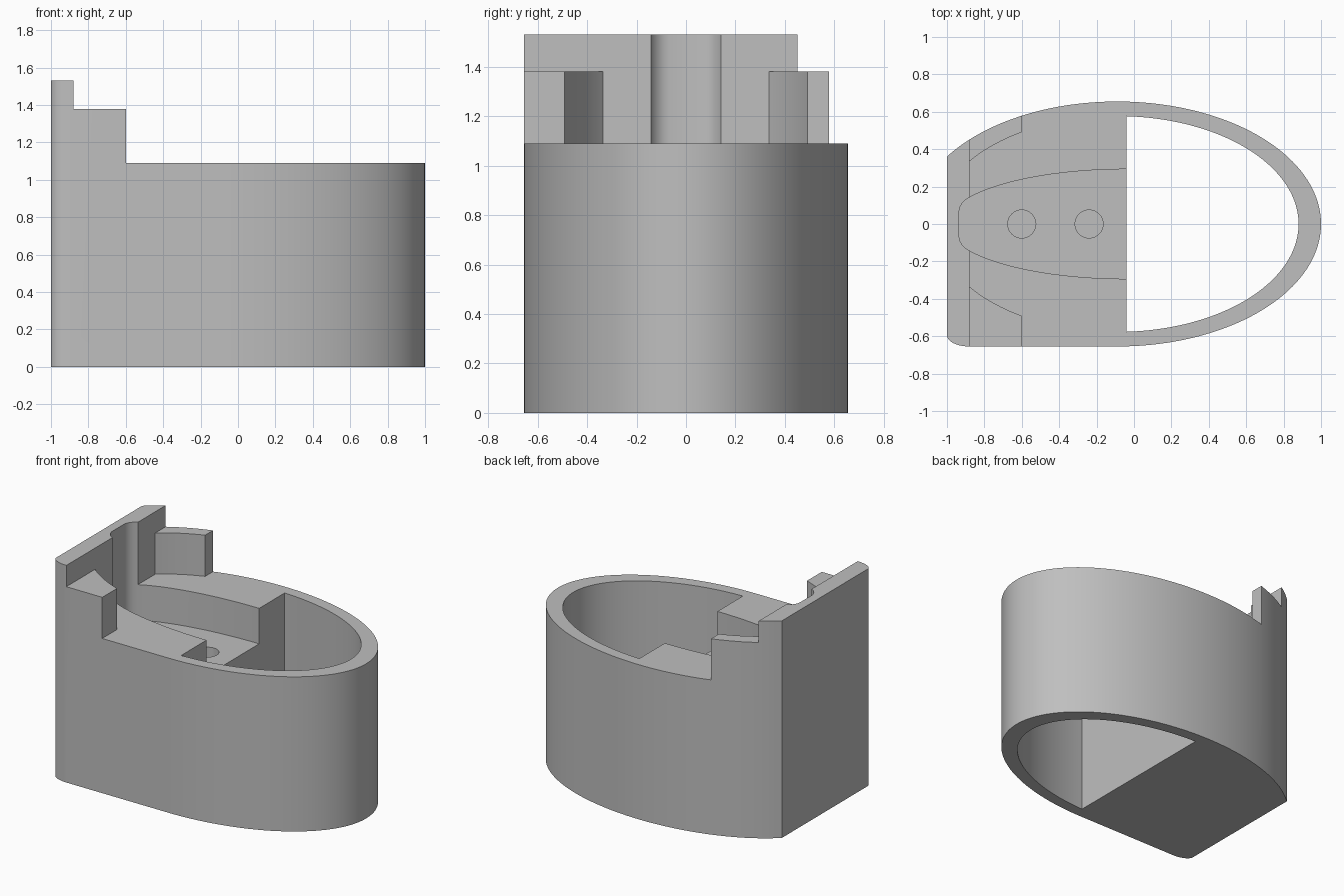
import bpy, bmesh
from math import sin, cos, pi, sqrt, acos

if "Cube" in bpy.data.objects:
    bpy.data.objects.remove(bpy.data.objects["Cube"], do_unlink=True)

grey = bpy.data.materials.new("plain grey")
grey.use_nodes = True
colour = (0.52, 0.52, 0.52, 1)
grey.diffuse_color = colour
grey.node_tree.nodes["Principled BSDF"].inputs["Base Color"].default_value = colour

CX = -0.09                   # centre of the oval
OUTER = (1.09, 0.655)        # oval radii
INNER = (0.97, 0.577)
BACK, PLATE, ARM, WALL = -1.0, -0.88, -0.6, -0.04
RIM, ARM_TOP, TOP, FLOOR = 1.09, 1.38, 1.53, 0.84


def prism(name, points, z0, z1):
    """Extrude a counter-clockwise outline from z0 to z1."""
    bm = bmesh.new()
    face = bm.faces.new([bm.verts.new((x, y, z0)) for x, y in points])
    made = bmesh.ops.extrude_face_region(bm, geom=[face])["geom"]
    bmesh.ops.translate(bm, vec=(0, 0, z1 - z0),
                        verts=[v for v in made if isinstance(v, bmesh.types.BMVert)])
    bmesh.ops.recalc_face_normals(bm, faces=bm.faces)
    mesh = bpy.data.meshes.new(name)
    bm.to_mesh(mesh)
    bm.free()
    obj = bpy.data.objects.new(name, mesh)
    bpy.context.collection.objects.link(obj)
    mesh.materials.append(grey)
    return obj


def arc(radii, a0, a1, n, cx=CX, cy=0):
    return [(cx + radii[0] * cos(a0 + (a1 - a0) * i / n),
             cy + radii[1] * sin(a0 + (a1 - a0) * i / n)) for i in range(n + 1)]


def angle_at(radii, x, cx=CX):
    return acos((x - cx) / radii[0])


def box(name, x0, x1, z0, z1):
    return prism(name, [(x0, -1), (x1, -1), (x1, 1), (x0, 1)], z0, z1)


def cut(target, cutter):
    cutter.hide_render = True
    mod = target.modifiers.new("cut", "BOOLEAN")
    mod.operation = "DIFFERENCE"
    mod.solver = "EXACT"
    mod.object = cutter
    bpy.ops.object.select_all(action="DESELECT")
    bpy.context.view_layer.objects.active = target
    target.select_set(True)
    bpy.ops.object.modifier_apply(modifier=mod.name)
    bpy.data.objects.remove(cutter, do_unlink=True)


# Housing: oval with a flat back, one straight side and one rounded corner
outline = arc(OUTER, -pi / 2, angle_at(OUTER, BACK), 100)
outline += arc((0.12, 0.06), pi, 1.5 * pi, 10, PLATE, -0.595)
housing = prism("housing", outline, 0, TOP)

# Open oval well at the front end
a = angle_at(INNER, WALL)
cut(housing, prism("well_cutter", arc(INNER, -a, a, 72), -0.2, 2))

# Steps down from the back plate to the side arms and the rim
cut(housing, box("rim_cutter", ARM, 1.3, RIM, 2))
cut(housing, box("arm_top_cutter", PLATE, 1.3, ARM_TOP, 2))

# Curved inner faces of the side arms
a0, a1 = angle_at(INNER, ARM + 0.05), angle_at(INNER, PLATE)
upper = arc(INNER, a0, a1, 16)
lower = [(x, -y) for x, y in reversed(upper)]
cut(housing, prism("arm_inner_cutter", upper + lower, RIM, 2))

# Tapered channel with a blunt rounded end
LONG = (0.96, 0.293)
side = arc(LONG, pi / 2, angle_at(LONG, -0.9, WALL), 28, WALL)
side += [(-0.918, 0.112), (-0.929, 0.093), (-0.935, 0.07)]
side = [(0.1, LONG[1])] + side
cut(housing, prism("channel_cutter",
                   side + [(x, -y) for x, y in reversed(side)], FLOOR, 2))

# Screw holes in the channel floor
for x in (-0.6, -0.24):
    hole = arc((0.075, 0.075), 0, 2 * pi, 40, x)[:-1]
    cut(housing, prism("hole_cutter", hole, FLOOR - 0.4, FLOOR + 0.1))

bpy.ops.object.select_all(action="DESELECT")
housing.select_set(True)
bpy.context.view_layer.objects.active = housing
bpy.ops.object.shade_smooth_by_angle(angle=pi / 6)
